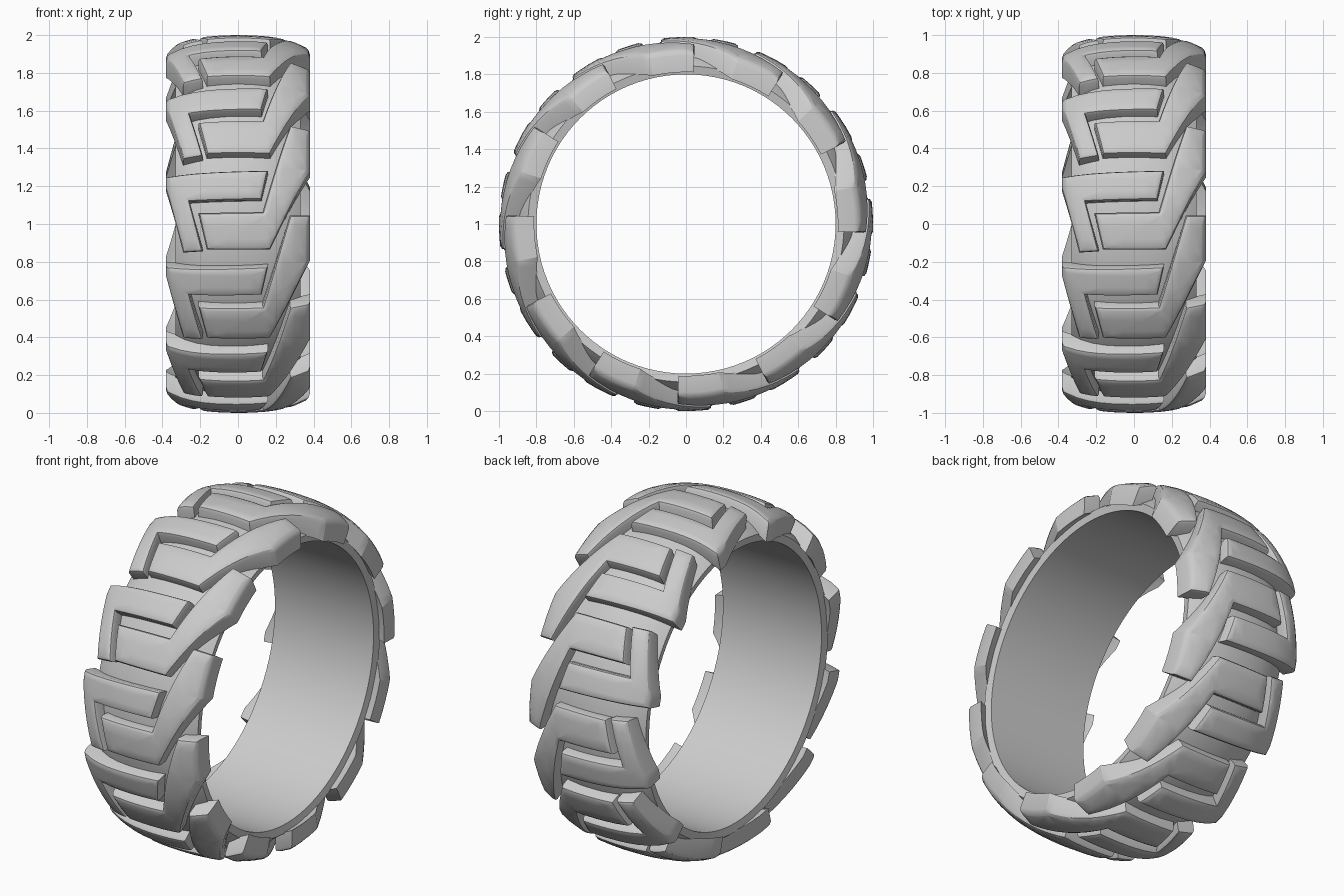
import bpy, bmesh
from math import sin, cos, pi, radians
from mathutils import Vector

if "Cube" in bpy.data.objects:
    bpy.data.objects.remove(bpy.data.objects["Cube"])

REPEATS = 12


def crown(x):
    # outer radius of the tread blocks across the width
    a = abs(x)
    return 1.0 - 0.25 * a ** 2 - 2.0 * a ** 4


def finish(bm, name):
    bmesh.ops.recalc_face_normals(bm, faces=bm.faces)
    me = bpy.data.meshes.new(name)
    bm.to_mesh(me)
    bm.free()
    ob = bpy.data.objects.new(name, me)
    bpy.context.collection.objects.link(ob)
    ob.location.z = 1.0
    bpy.ops.object.select_all(action='DESELECT')
    ob.select_set(True)
    bpy.context.view_layer.objects.active = ob
    bpy.ops.object.shade_smooth_by_angle(angle=radians(28))
    return ob


def tread_lug(name, outline, depth=0.11):
    # flat bevelled block (x, angle), sliced, then wrapped around the wheel
    bm = bmesh.new()
    top = bm.faces.new([bm.verts.new((x, radians(a), 0)) for x, a in outline])
    ext = bmesh.ops.extrude_face_region(bm, geom=[top], use_keep_orig=True)
    for v in ext['geom']:
        if isinstance(v, bmesh.types.BMVert):
            v.co.z = -depth
    rim = [e for e in bm.edges if all(abs(v.co.z) < 1e-6 for v in e.verts)]
    bmesh.ops.bevel(bm, geom=rim, offset=0.022, segments=2, profile=0.5,
                    affect='EDGES', clamp_overlap=True)
    bmesh.ops.triangulate(bm, faces=[f for f in bm.faces if len(f.verts) > 4])
    cuts = [((-0.36 + 0.06 * i, 0, 0), (1, 0, 0)) for i in range(13)]
    cuts += [((0, radians(-12 + 3.7 * i), 0), (0, 1, 0)) for i in range(13)]
    for co, no in cuts:
        bmesh.ops.bisect_plane(bm, geom=bm.verts[:] + bm.edges[:] + bm.faces[:],
                               plane_co=Vector(co), plane_no=Vector(no))
    for v in bm.verts:
        x, a, h = v.co
        r = crown(x) + h
        v.co = (x, -r * cos(a), r * sin(a))
    ob = finish(bm, name)
    # repeat around the wheel
    for i in range(1, REPEATS):
        c = ob.copy()
        c.name = f"{name}_{i + 1}"
        c.rotation_euler.x = 2 * pi * i / REPEATS
        bpy.context.collection.objects.link(c)


# carcass: revolved crown profile with a flat inner bore
half = [(0.33, 0.845), (0.28, 0.882), (0.22, 0.91), (0.15, 0.928), (0.07, 0.938)]
profile = [(0.32, 0.8)] + half + [(0, 0.94)] + [(-x, r) for x, r in reversed(half)] + [(-0.32, 0.8)]
bm = bmesh.new()
vs = [bm.verts.new((x, -r, 0)) for x, r in profile]
edges = [bm.edges.new((vs[i], vs[(i + 1) % len(vs)])) for i in range(len(vs))]
bmesh.ops.spin(bm, geom=vs + edges, cent=(0, 0, 0), axis=(1, 0, 0),
               angle=2 * pi, steps=96, use_merge=True)
bmesh.ops.remove_doubles(bm, verts=bm.verts, dist=1e-4)
finish(bm, "tire_carcass")

# left lugs: crossbar with a short leg running down
tread_lug("left_lug", [(-0.38, 15.8), (0.16, 16.8), (0.125, 7.5), (-0.255, 7.0),
                       (-0.185, -8.6), (-0.29, -9.2), (-0.38, 12)])
# right lugs: crossbar with a long leg sweeping up to the shoulder
tread_lug("right_lug", [(-0.21, 3.4), (0.13, 3.7), (0.275, 32.8), (0.38, 32.8),
                        (0.38, 17.5), (0.17, -8), (-0.165, -8)])
